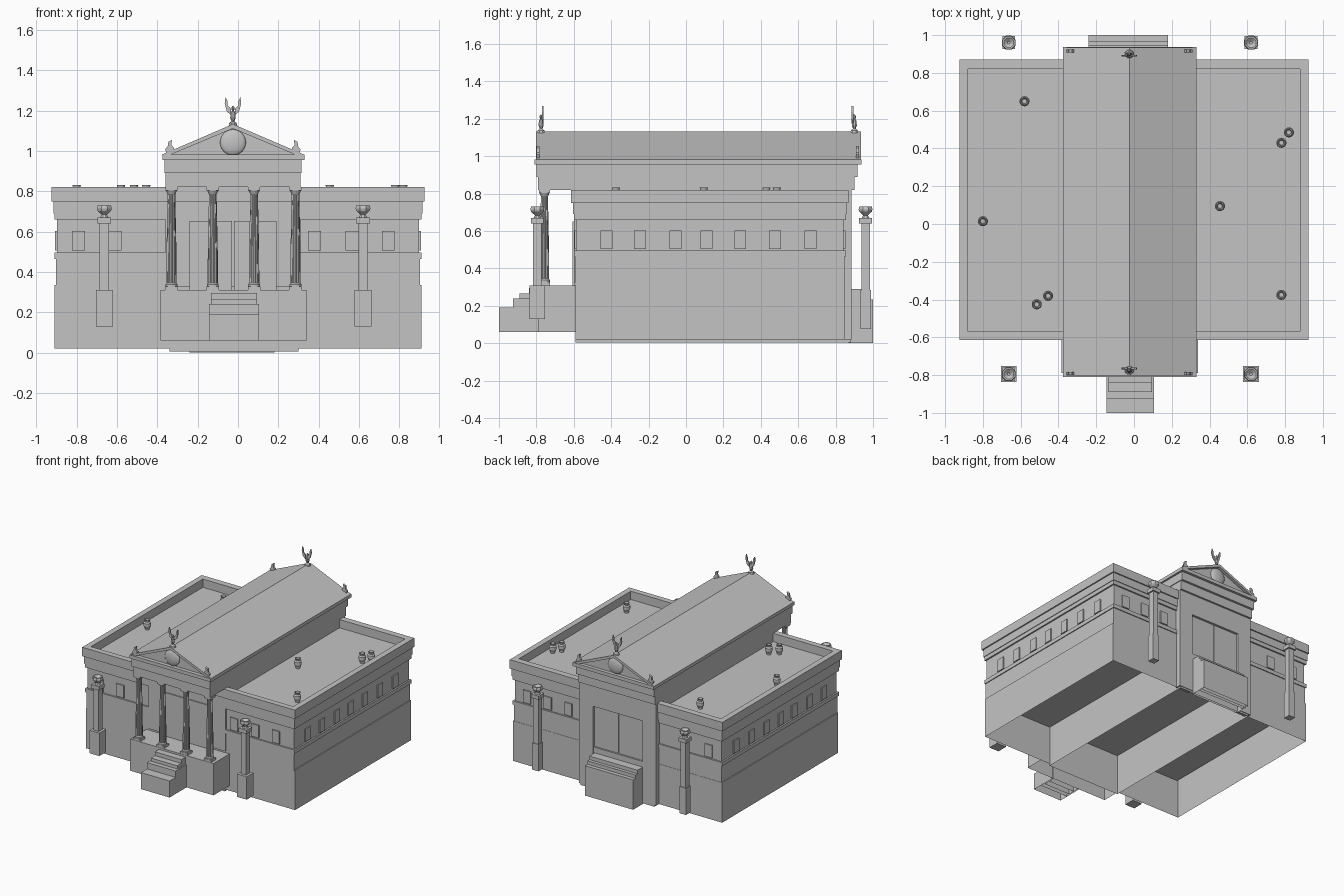
import bpy, bmesh, math
from mathutils import Vector

cube = bpy.data.objects.get("Cube")
if cube:
    bpy.data.objects.remove(cube, do_unlink=True)

stone = bpy.data.materials.new("grey_stone")
stone.use_nodes = True
GREY = (0.55, 0.55, 0.55, 1)
stone.diffuse_color = GREY
stone.node_tree.nodes["Principled BSDF"].inputs["Base Color"].default_value = GREY
stone.node_tree.nodes["Principled BSDF"].inputs["Roughness"].default_value = 0.9

CX = -0.025  # axis of the central hall


def finish(name, bm, smooth=False):
    mesh = bpy.data.meshes.new(name)
    bmesh.ops.recalc_face_normals(bm, faces=bm.faces)
    bm.to_mesh(mesh)
    bm.free()
    mesh.materials.append(stone)
    for p in mesh.polygons:
        p.use_smooth = smooth
    ob = bpy.data.objects.new(name, mesh)
    bpy.context.collection.objects.link(ob)
    return ob


def box(name, x0, x1, y0, y1, z0, z1, open_bottom=False):
    bm = bmesh.new()
    bmesh.ops.create_cube(bm, size=1)
    for v in bm.verts:
        v.co = Vector((x1 if v.co.x > 0 else x0, y1 if v.co.y > 0 else y0, z1 if v.co.z > 0 else z0))
    if open_bottom:
        low = [f for f in bm.faces if f.calc_center_median().z < z0 + 0.0001]
        bmesh.ops.delete(bm, geom=low, context='FACES_ONLY')
    return finish(name, bm)


def post(name, x, y, w, z0, z1):
    return box(name, x - w / 2, x + w / 2, y - w / 2, y + w / 2, z0, z1)


def prism(name, outline, y0, y1):
    """Extrude an x-z outline along y."""
    bm = bmesh.new()
    face = bm.faces.new([bm.verts.new((x, y0, z)) for x, z in outline])
    ext = bmesh.ops.extrude_face_region(bm, geom=[face])
    for v in ext["geom"]:
        if isinstance(v, bmesh.types.BMVert):
            v.co.y = y1
    return finish(name, bm)


def lathe(name, x, y, profile, sides, flute=1.0, smooth=False):
    """Stack rings of (radius, z); flute shrinks every other point."""
    bm = bmesh.new()
    rings = []
    for r, z in profile:
        ring = []
        for i in range(sides):
            a = math.tau * (i + 0.5) / sides
            k = r * (flute if i % 2 else 1)
            ring.append(bm.verts.new((x + k * math.cos(a), y + k * math.sin(a), z)))
        rings.append(ring)
    for a, b in zip(rings, rings[1:]):
        for i in range(sides):
            j = (i + 1) % sides
            bm.faces.new((a[i], a[j], b[j], b[i]))
    bm.faces.new(rings[0])
    bm.faces.new(rings[-1])
    return finish(name, bm, smooth)


# Hollow ground storey in three bays
box("left_base", 0.30, 0.91, -0.59, 0.85, 0.02, 0.335, True)
box("right_base", -0.91, -0.34, -0.59, 0.85, 0.02, 0.335, True)
box("hall_base", -0.34, 0.30, -0.592, 0.88, 0.005, 0.334, True)

# Wing walls as stacked courses: inset from the widest line, bottom, top
for name, inset, z0, z1 in (("lower_wall", 0.022, 0.325, 0.465), ("string_course", 0.015, 0.465, 0.495),
                            ("window_wall", 0.027, 0.495, 0.66), ("frieze", 0.015, 0.66, 0.69),
                            ("upper_frieze", 0.01, 0.69, 0.755)):
    box(name, -0.925 + inset, 0.925 - inset, -0.615 + inset, 0.87 - inset, z0, z1)

# Parapet around the flat roofs
for s in (-1, 1):
    box("side_parapet", *sorted((s * 0.88, s * 0.925)), -0.615, 0.87, 0.75, 0.82)
box("front_parapet", -0.88, 0.88, -0.615, -0.57, 0.75, 0.82)
box("back_parapet", -0.88, 0.88, 0.82, 0.87, 0.75, 0.82)

# Window panels
WZ = (0.505, 0.603)
for y in (-0.425, -0.245, -0.057, 0.11, 0.29, 0.475, 0.665):
    for s in (-1, 1):
        box("side_window", *sorted((s * 0.89, s * 0.907)), y - 0.032, y + 0.032, *WZ)
for x in (-0.79, -0.61, 0.38, 0.565, 0.745):
    box("front_window", x - 0.032, x + 0.032, -0.597, -0.58, *WZ)
for x in (-0.79, -0.58, 0.43, 0.61, 0.79):
    box("back_window", x - 0.032, x + 0.032, 0.835, 0.852, *WZ)

# Central hall with a recessed back doorway
HX0, HX1 = -0.36, 0.31
box("hall_body", HX0, HX1, -0.6, 0.86, 0.325, 0.82)
box("back_pier", HX0, -0.24, 0.84, 0.885, 0.02, 0.82)
box("back_pier", 0.19, HX1, 0.84, 0.885, 0.02, 0.82)
box("back_lintel", -0.24, 0.19, 0.84, 0.885, 0.655, 0.82)
for x0, x1 in ((-0.24, CX - 0.004), (CX + 0.004, 0.19)):
    box("front_door_leaf", x0, x1, -0.608, -0.595, 0.31, 0.652)
    box("back_door_leaf", x0, x1, 0.85, 0.867, 0.28, 0.655)

# Entablature
box("architrave", HX0, HX1, -0.79, 0.90, 0.82, 0.89)
box("hall_frieze", HX0 - 0.005, HX1 + 0.005, -0.80, 0.918, 0.89, 0.955)
box("cornice", -0.375, 0.33, -0.81, 0.938, 0.955, 0.982)

# Gable and roof
prism("gable", [(-0.35, 0.98), (0.30, 0.98), (CX, 1.118)], -0.78, 0.91)
half, drop = 0.352, 0.022
prism("roof", [(CX - half, 0.982), (CX, 1.133), (CX + half, 0.982), (CX + half - 0.045, 0.982),
               (CX, 1.133 - drop), (CX - half + 0.045, 0.982)], -0.803, 0.935)
for y in (-0.78, 0.91):
    bm = bmesh.new()
    bmesh.ops.create_uvsphere(bm, u_segments=24, v_segments=12, radius=0.064)
    for v in bm.verts:
        v.co = Vector((v.co.x + CX, v.co.y * 0.3 + y, v.co.z + 1.042))
    finish("gable_medallion", bm, True)

# Portico platform and steps
box("portico_platform", -0.385, 0.34, -0.79, -0.59, 0.06, 0.31, True)
for x, y, z in ((0.125, -1.0, 0.19), (0.125, -0.925, 0.24), (0.115, -0.89, 0.265), (0.115, -0.84, 0.295)):
    box("front_step", CX + 0.005 - x, CX + 0.005 + x, y, -0.785, 0.06, z, True)
box("back_step", -0.24, 0.18, 0.87, 1.0, 0.0, 0.235, True)
box("back_step", -0.24, 0.18, 0.87, 0.97, 0.0, 0.262, True)
box("back_step", -0.24, 0.18, 0.87, 0.945, 0.0, 0.29, True)

# Fluted columns
for i in range(4):
    x, y = -0.33 + 0.205 * i, -0.757
    post("column_plinth", x, y, 0.062, 0.31, 0.328)
    lathe("column_base", x, y, [(0.03, 0.328), (0.03, 0.338), (0.025, 0.345)], 16)
    lathe("column_shaft", x, y, [(0.026, 0.345), (0.025, 0.5), (0.019, 0.785)], 24, 0.88)
    lathe("column_capital", x, y, [(0.018, 0.782), (0.028, 0.803)], 16)
    post("column_abacus", x, y, 0.06, 0.803, 0.82)

# Free-standing lamp pillars
for x in (-0.663, 0.62):
    for y, base, z0 in ((-0.795, 0.084, 0.13), (0.96, 0.056, 0.075)):
        post("pillar_base", x, y, base, z0, 0.31 if y < 0 else 0.285)
        post("pillar_shaft", x, y, 0.046, 0.28, 0.645)
        post("pillar_cap", x, y, 0.068, 0.64, 0.67)
        lathe("pillar_bowl", x, y, [(0.022, 0.67), (0.014, 0.684), (0.036, 0.703), (0.04, 0.715),
                                    (0.036, 0.73), (0.028, 0.73), (0.008, 0.715)], 8)

# Roof urns
for x, y in ((-0.58, 0.65), (0.82, 0.485), (0.78, 0.43), (0.455, 0.095), (-0.8, 0.015),
             (-0.455, -0.38), (-0.515, -0.425), (0.78, -0.375)):
    lathe("roof_urn", x, y, [(0.016, 0.75), (0.017, 0.765), (0.027, 0.785), (0.027, 0.808), (0.018, 0.817),
                             (0.022, 0.832), (0.017, 0.832), (0.012, 0.815)], 14)

# Winged figures on the ridge ends and crests on the corners
wing = [(0.008, 1.175), (0.03, 1.195), (0.041, 1.235), (0.037, 1.268), (0.026, 1.245), (0.027, 1.225), (0.01, 1.21)]
crest = [(0.018, 0.985), (-0.018, 1.0), (-0.017, 1.015), (-0.004, 1.03), (-0.008, 1.055),
         (0.01, 1.045), (0.014, 1.02), (0.026, 1.008)]
for end, y in ((1, -0.775), (-1, 0.9)):
    lathe("figure_body", CX, y, [(0.024, 1.125), (0.02, 1.138), (0.008, 1.147), (0.015, 1.165),
                                 (0.012, 1.19), (0.005, 1.2)], 8)
    lathe("figure_head", CX, y, [(0.004, 1.197), (0.009, 1.207), (0.009, 1.215), (0.003, 1.223)], 8)
    for s in (-1, 1):
        prism("figure_wing", [(CX + s * px, pz) for px, pz in wing], y + end * 0.004, y + end * 0.014)
        cy = y - end * 0.017
        prism("corner_crest", [(CX + s * (0.31 + px), pz) for px, pz in crest], cy - 0.008, cy + 0.008)
